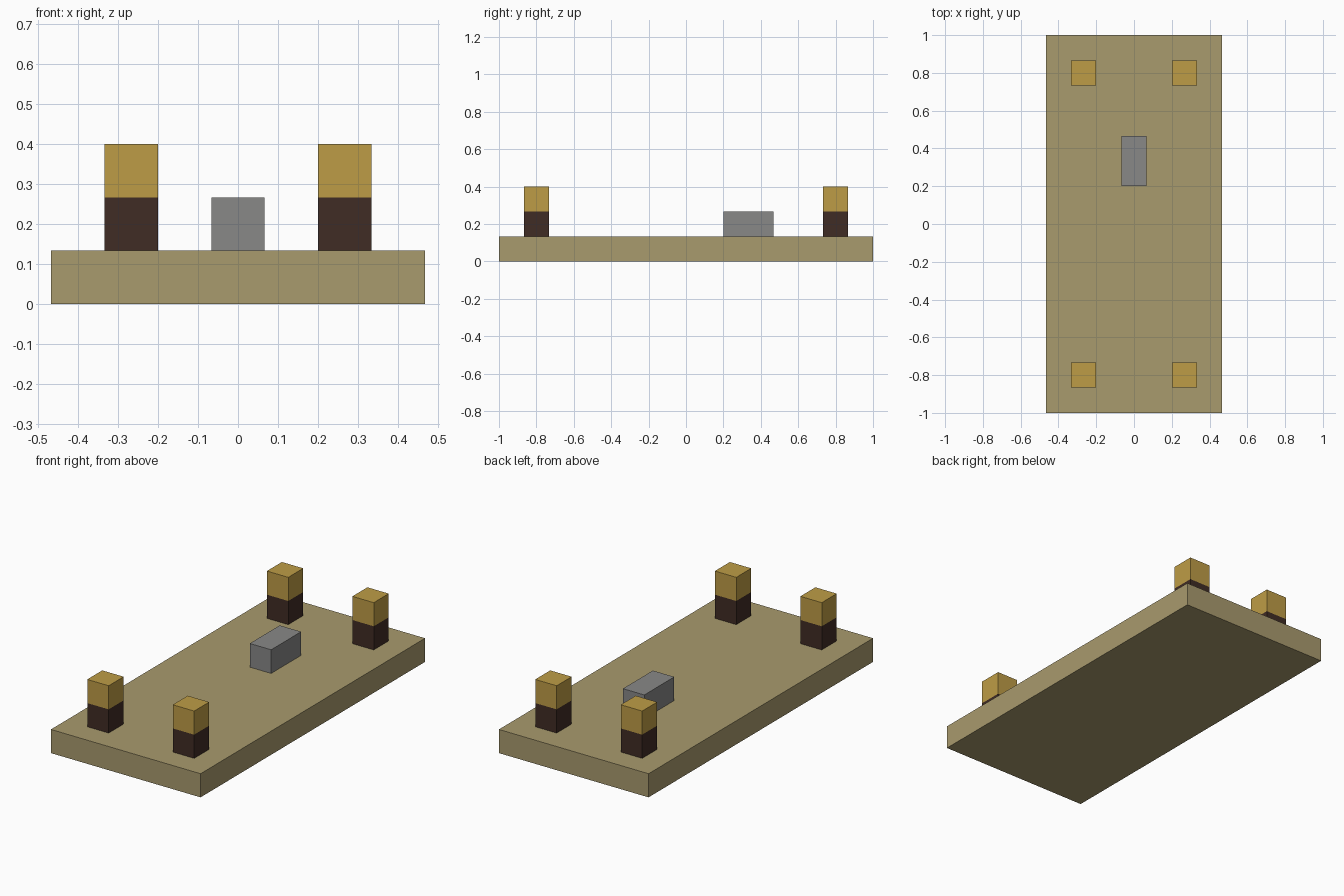
import bpy
import bmesh
from mathutils import Matrix, Vector

if "Cube" in bpy.data.objects:
    bpy.data.objects.remove(bpy.data.objects["Cube"], do_unlink=True)

U = 1 / 15  # modelling unit: the slab is 30 units long


def make_material(name, rgb):
    mat = bpy.data.materials.new(name)
    mat.use_nodes = True
    colour = (*rgb, 1.0)
    mat.diffuse_color = colour
    bsdf = next(n for n in mat.node_tree.nodes if n.type == 'BSDF_PRINCIPLED')
    bsdf.inputs["Base Color"].default_value = colour
    return mat


def make_box(name, centre, size, materials, split_z=None):
    """Box in units; with split_z, faces above that height use the second material."""
    bm = bmesh.new()
    transform = Matrix.Translation(Vector(centre) * U) @ Matrix.Diagonal((*(Vector(size) * U), 1))
    bmesh.ops.create_cube(bm, size=1, matrix=transform)
    if split_z is not None:
        bmesh.ops.bisect_plane(bm, geom=bm.verts[:] + bm.edges[:] + bm.faces[:],
                               plane_co=(0, 0, split_z * U), plane_no=(0, 0, 1))
        for face in bm.faces:
            face.material_index = int(face.calc_center_median().z > split_z * U)
    mesh = bpy.data.meshes.new(name)
    bm.to_mesh(mesh)
    bm.free()
    for mat in materials:
        mesh.materials.append(mat)
    obj = bpy.data.objects.new(name, mesh)
    bpy.context.scene.collection.objects.link(obj)
    return obj


tan = make_material("tan", (0.395, 0.325, 0.155))
gold = make_material("gold", (0.515, 0.335, 0.061))
dark_brown = make_material("dark brown", (0.051, 0.025, 0.018))
grey = make_material("grey", (0.246, 0.246, 0.242))

# Base slab
make_box("base_slab", (0, 0, 1), (14, 30, 2), [tan])

# Small block towards the back
make_box("centre_block", (0, 5, 3), (2, 4, 2), [grey])

# Four corner posts, dark below and gold above
for end, y in (("front", -12), ("back", 12)):
    for side, x in (("right", -4), ("left", 4)):
        make_box(f"{end}_{side}_post", (x, y, 4), (2, 2, 4), [dark_brown, gold], split_z=4)
